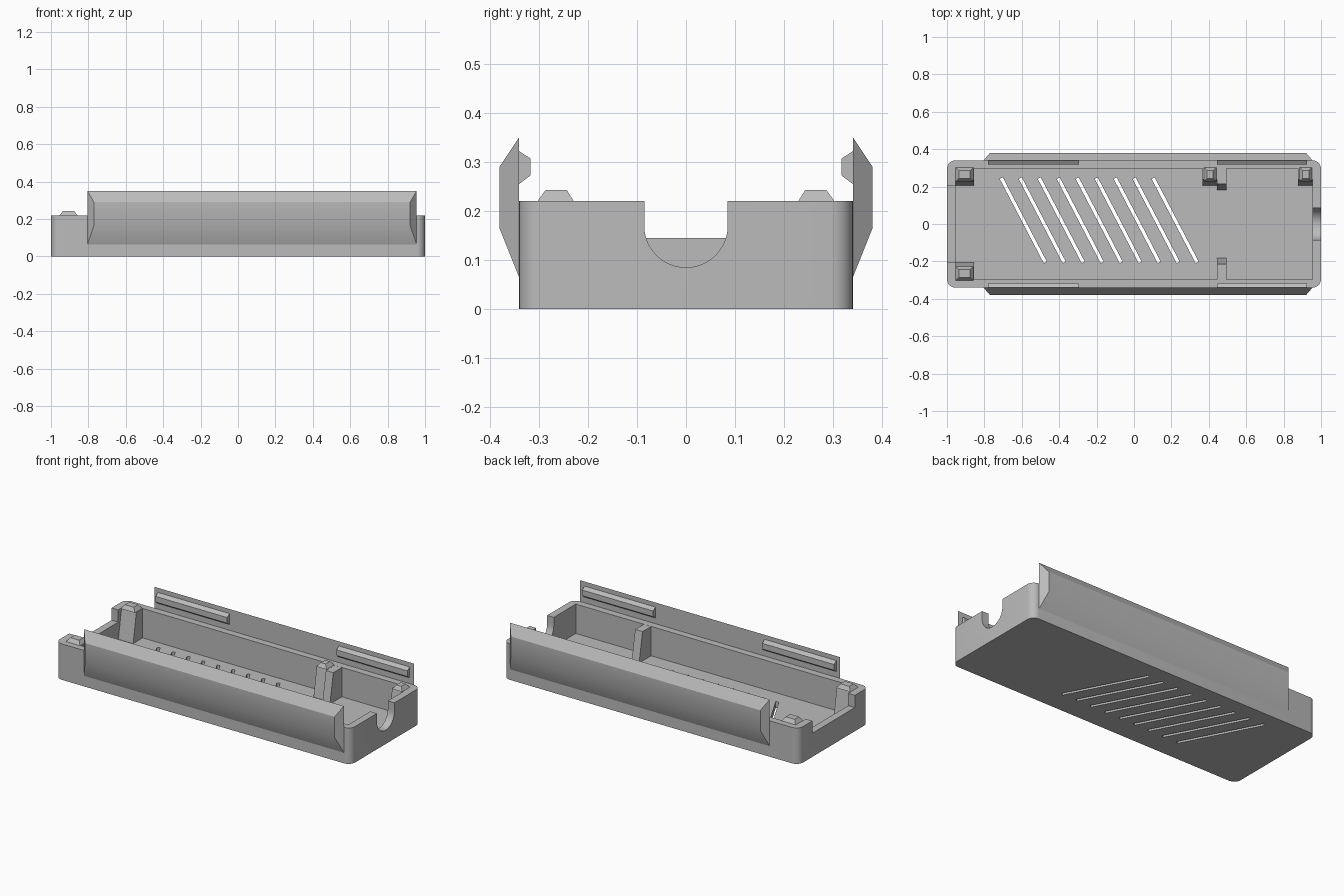
import bpy, bmesh, math
from mathutils import Matrix, Vector

if "Cube" in bpy.data.objects:
    bpy.data.objects.remove(bpy.data.objects["Cube"])

grey = bpy.data.materials.new("plain_grey")
grey.use_nodes = True
grey.diffuse_color = (0.5, 0.5, 0.5, 1)
grey.node_tree.nodes["Principled BSDF"].inputs["Base Color"].default_value = grey.diffuse_color

HALF_W, RIM, FLOOR = 0.34, 0.22, 0.04


def loft(name, ring_a, ring_b):
    """Closed solid between two matching rings of points."""
    bm = bmesh.new()
    a = [bm.verts.new(p) for p in ring_a]
    b = [bm.verts.new(p) for p in ring_b]
    bm.faces.new(a)
    bm.faces.new(b)
    n = len(a)
    for i in range(n):
        j = (i + 1) % n
        bm.faces.new((a[i], a[j], b[j], b[i]))
    bmesh.ops.recalc_face_normals(bm, faces=bm.faces)
    mesh = bpy.data.meshes.new(name)
    bm.to_mesh(mesh)
    bm.free()
    mesh.materials.append(grey)
    obj = bpy.data.objects.new(name, mesh)
    bpy.context.collection.objects.link(obj)
    return obj


def rect(u0, u1, v0, v1):
    return [(u0, v0), (u1, v0), (u1, v1), (u0, v1)]


def upright(name, low, high, z0, z1):
    """Solid whose plan goes from low at z0 to high at z1."""
    return loft(name, [(x, y, z0) for x, y in low], [(x, y, z1) for x, y in high])


def sideways(name, near, far, y0, y1):
    """Solid whose x-z outline goes from near at y0 to far at y1."""
    return loft(name, [(x, y0, z) for x, z in near], [(x, y1, z) for x, z in far])


def cut(target, cutter):
    mod = target.modifiers.new("cut", "BOOLEAN")
    mod.operation = "DIFFERENCE"
    mod.solver = "EXACT"
    mod.object = cutter
    bpy.context.view_layer.objects.active = target
    bpy.ops.object.modifier_apply(modifier=mod.name)
    bpy.data.objects.remove(cutter)


def smooth(obj):
    bpy.ops.object.select_all(action="DESELECT")
    obj.select_set(True)
    bpy.context.view_layer.objects.active = obj
    bpy.ops.object.shade_smooth_by_angle(angle=math.radians(30))


# Tray body with rounded vertical corners
RADIUS, STEPS = 0.045, 8
outline = []
for k, (sx, sy) in enumerate([(1, 1), (-1, 1), (-1, -1), (1, -1)]):
    for i in range(STEPS + 1):
        t = (k + i / STEPS) * math.pi / 2
        outline.append((sx * (1 - RADIUS) + RADIUS * math.cos(t),
                        sy * (HALF_W - RADIUS) + RADIUS * math.sin(t)))
tray = upright("tray", outline, outline, 0, RIM)

# Hollow inside
inside = rect(-0.955, 0.955, -0.298, 0.298)
cut(tray, upright("cavity_cutter", inside, inside, FLOOR, 0.4))

# Low opening in the left-hand end of the plan
opening = rect(-1.1, -0.94, -0.205, 0.205)
cut(tray, upright("opening_cutter", opening, opening, 0.145, 0.4))

# Round-bottomed cable notch at the other end
NOTCH_R, NOTCH_Z = 0.085, 0.17
notch = [(NOTCH_R, 0.4), (-NOTCH_R, 0.4)]
notch += [(NOTCH_R * math.cos(t), NOTCH_Z + NOTCH_R * math.sin(t))
          for t in (math.pi * (1 + i / 24) for i in range(25))]
cut(tray, loft("notch_cutter", [(0.94, y, z) for y, z in notch],
               [(1.1, y, z) for y, z in notch]))

# Slanted vent slots through the floor
slope = Matrix.Rotation(math.atan2(-0.45, 0.235), 2)
for i in range(9):
    middle = Vector((-0.592 + 0.1015 * i, 0.02))
    slot = [middle + slope @ Vector(p) for p in rect(-0.254, 0.254, -0.009, 0.009)]
    cut(tray, upright("slot_cutter", slot, slot, -0.1, 0.1))
smooth(tray)

# Side grips with latch ridges, front and back
for side, s in (("front", -1), ("back", 1)):
    grip = sideways(side + "_grip", rect(-0.805, 0.955, 0.065, 0.35),
                    rect(-0.77, 0.92, 0.165, 0.29), s * HALF_W, s * 0.38)
    smooth(grip)
    for n, (x0, x1) in enumerate([(-0.78, -0.295), (0.445, 0.925)]):
        sideways(f"{side}_latch_ridge_{n + 1}", rect(x0, x1, 0.255, 0.322),
                 rect(x0, x1, 0.272, 0.307), s * HALF_W, s * 0.317)

    # Divider rib leaning against the wall
    upright(side + "_rib", rect(0.445, 0.495, s * 0.18, s * 0.31),
            rect(0.445, 0.495, s * 0.215, s * 0.31), FLOOR - 0.01, RIM - 0.0005)

# Tapered posts, each with a locating peg on top
posts = [("front_corner", -0.96, -0.855, -1), ("back_corner", -0.96, -0.855, 1),
         ("back_middle", 0.367, 0.444, 1), ("back_end", 0.878, 0.956, 1)]
for label, x0, x1, s in posts:
    upright(label + "_post", rect(x0, x1, s * 0.205, s * 0.31),
            rect(x0, x1, s * 0.238, s * 0.31), FLOOR - 0.01, RIM - 0.0005)
    p0, p1 = x0 + 0.006, x1 - 0.003
    upright(label + "_peg", rect(p0, p1, s * 0.228, s * 0.303),
            rect(p0 + 0.018, p1 - 0.018, s * 0.243, s * 0.286), RIM - 0.001, 0.243)
